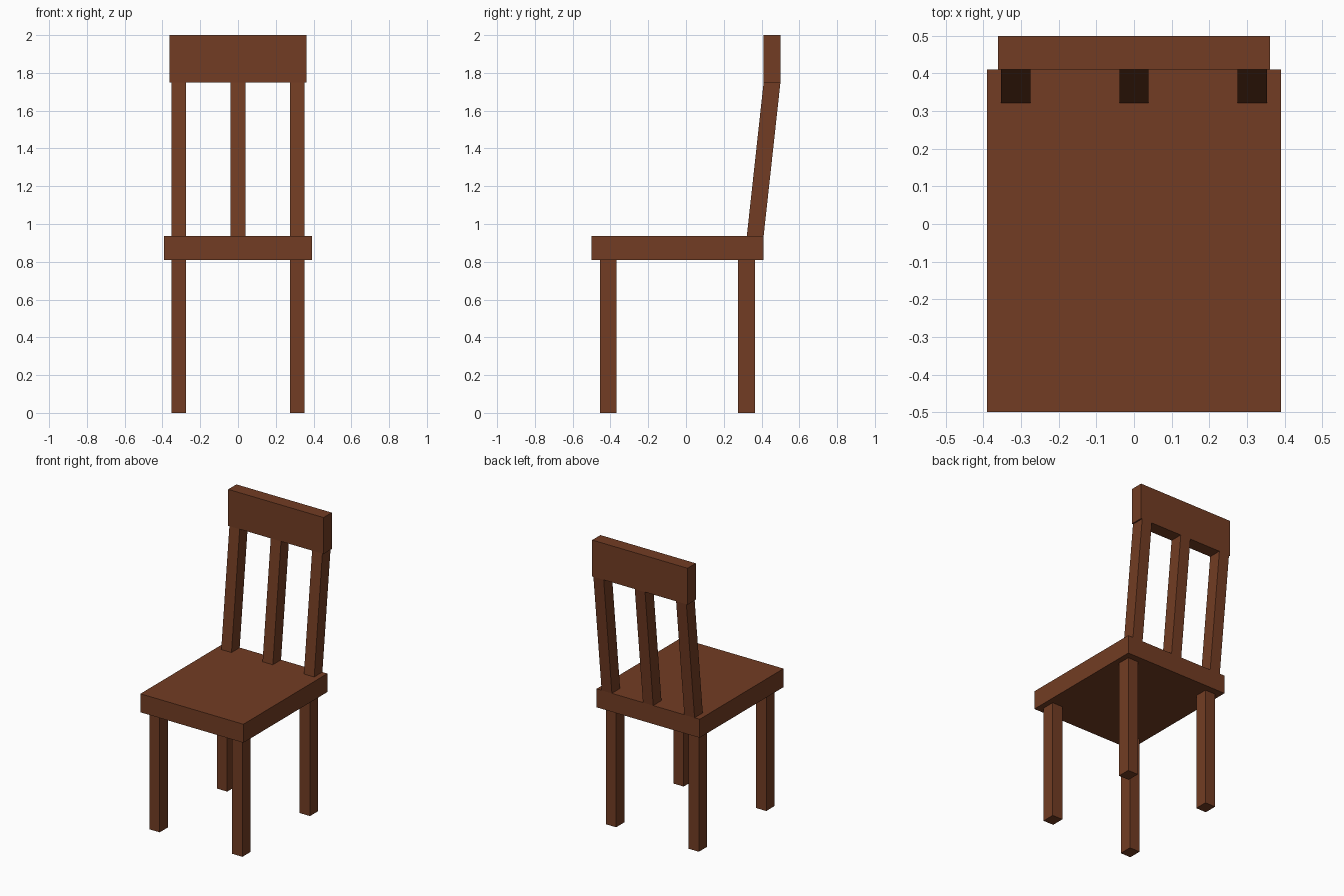
import bpy
import bmesh

cube = bpy.data.objects.get("Cube")
if cube:
    bpy.data.objects.remove(cube, do_unlink=True)

wood = bpy.data.materials.new("brown_wood")
wood.use_nodes = True
colour = (0.17, 0.046, 0.017, 1)
wood.diffuse_color = colour
wood.node_tree.nodes["Principled BSDF"].inputs["Base Color"].default_value = colour


def block(name, x, y, z, lean=0.0):
    """Box between (low, high) limits; its top is shifted back by lean."""
    bm = bmesh.new()
    bmesh.ops.create_cube(bm, size=1)
    for v in bm.verts:
        top = v.co.z > 0
        v.co = (x[v.co.x > 0], y[v.co.y > 0] + lean * top, z[top])
    mesh = bpy.data.meshes.new(name)
    bm.to_mesh(mesh)
    bm.free()
    mesh.materials.append(wood)
    obj = bpy.data.objects.new(name, mesh)
    bpy.context.collection.objects.link(obj)
    return obj


POST = 0.039       # half width of legs and slats
SIDE = 0.314       # distance of legs and outer slats from the centre
SEAT_LOW, SEAT_TOP = 0.81, 0.937
RAIL_LOW = 1.75

# Seat and top rail
block("seat", (-0.391, 0.391), (-0.5, 0.411), (SEAT_LOW, SEAT_TOP))
block("top_rail", (-0.362, 0.362), (0.411, 0.5), (RAIL_LOW, 2.0))

# Legs
for side, x in (("right", -SIDE), ("left", SIDE)):
    for end, y in (("front", (-0.456, -0.367)), ("back", (0.276, 0.365))):
        block(f"{end}_{side}_leg", (x - POST, x + POST), y, (0, SEAT_LOW))

# Leaning back slats
for side, x in (("right", -SIDE), ("middle", 0), ("left", SIDE)):
    block(f"{side}_back_slat", (x - POST, x + POST), (0.322, 0.411),
          (SEAT_TOP, RAIL_LOW), lean=0.089)
